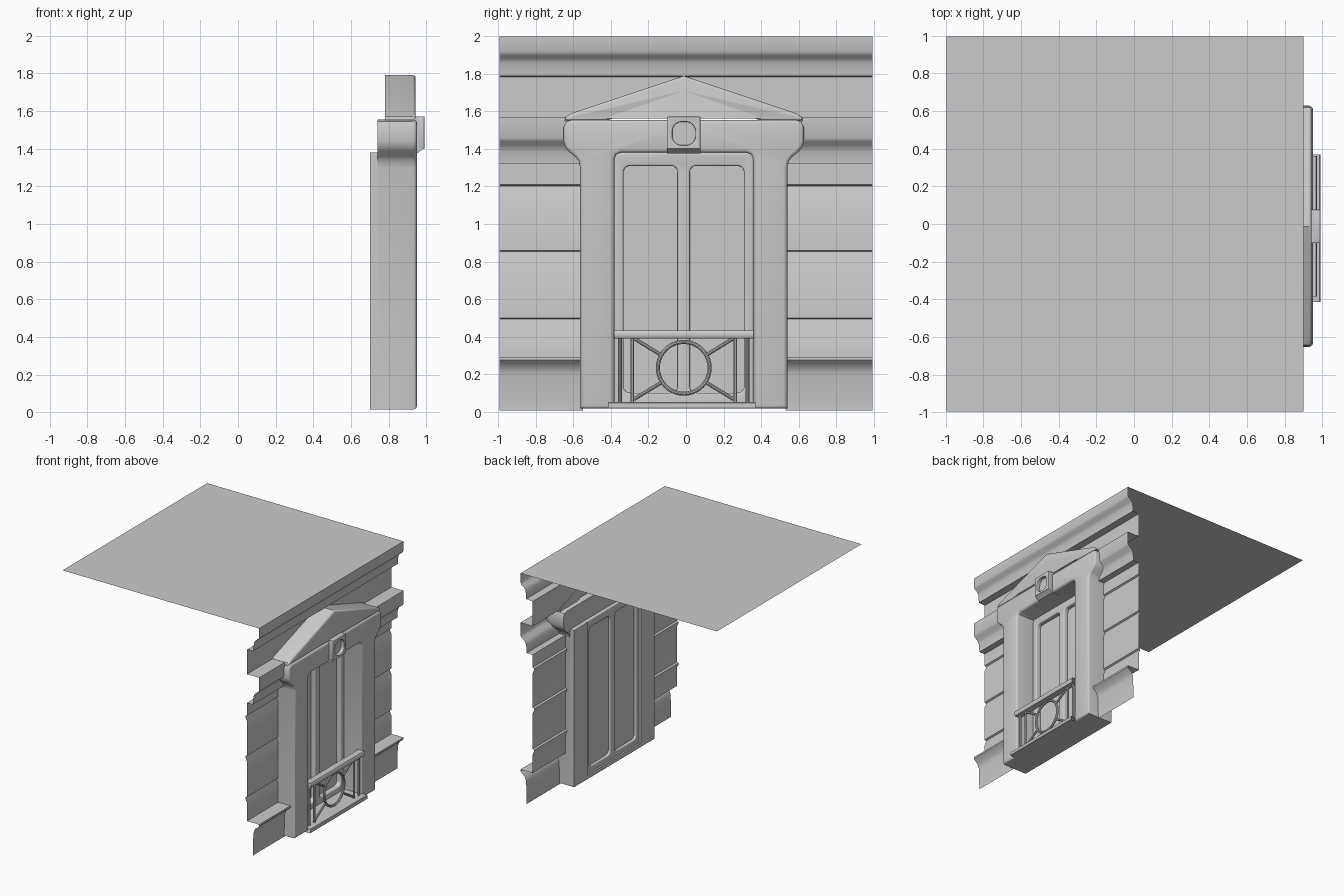
import bpy, bmesh, math
from mathutils import Vector, Matrix

if "Cube" in bpy.data.objects:
    bpy.data.objects.remove(bpy.data.objects["Cube"])

C = -0.012          # window centre line on y
E = 0.995           # half length of the facade module


def finish(bm, name):
    me = bpy.data.meshes.new(name)
    bm.to_mesh(me)
    bm.free()
    ob = bpy.data.objects.new(name, me)
    bpy.context.collection.objects.link(ob)
    return ob


def sheet(name, profile, spans, closed=False, caps=False):
    """Sweep an (x, z) profile along y over each span."""
    bm = bmesh.new()
    for y0, y1 in spans:
        a = [bm.verts.new((x, y0, z)) for x, z in profile]
        b = [bm.verts.new((x, y1, z)) for x, z in profile]
        n = len(a)
        for i in range(n if closed else n - 1):
            j = (i + 1) % n
            bm.faces.new((a[i], a[j], b[j], b[i]))
        if caps:
            bm.faces.new(a)
            bm.faces.new(b)
    if closed:
        bmesh.ops.recalc_face_normals(bm, faces=bm.faces)
    return finish(bm, name)


def slab(name, half, x0, x1, bevel=0.0):
    """Mirror a half outline (offset, z) about the window centre, extrude along x, round the front."""
    pts = list(half) + [(-u, z) for u, z in reversed(half) if u > 1e-6]
    bm = bmesh.new()
    f = bm.faces.new([bm.verts.new((x0, C + u, z)) for u, z in pts])
    r = bmesh.ops.extrude_face_region(bm, geom=[f], use_keep_orig=True)
    vs = [v for v in r['geom'] if isinstance(v, bmesh.types.BMVert)]
    bmesh.ops.translate(bm, verts=vs, vec=(x1 - x0, 0, 0))
    bmesh.ops.recalc_face_normals(bm, faces=bm.faces)
    if bevel:
        top = [e for e in bm.edges if all(v.co.x > x1 - 1e-5 for v in e.verts)]
        bmesh.ops.bevel(bm, geom=top, offset=bevel, segments=3, profile=0.5, affect='EDGES')
    return finish(bm, name)


def rounded(y0, y1, z0, z1, r, n=5):
    """Rounded rectangle outline in (y, z)."""
    out = []
    for k, (cy, cz) in enumerate([(y1 - r, z1 - r), (y0 + r, z1 - r), (y0 + r, z0 + r), (y1 - r, z0 + r)]):
        for i in range(n + 1):
            t = math.pi / 2 * (k + i / n)
            out.append((cy + r * math.cos(t), cz + r * math.sin(t)))
    return out


def plate(name, loops, x0, x1, bevel):
    """Filled plate with holes, made from a 2D curve facing +x."""
    cu = bpy.data.curves.new(name, 'CURVE')
    cu.dimensions, cu.fill_mode = '2D', 'BOTH'
    cu.extrude, cu.bevel_depth, cu.bevel_resolution = (x1 - x0) / 2 - bevel, bevel, 2
    cu.offset = -bevel
    for lp in loops:
        s = cu.splines.new('POLY')
        s.points.add(len(lp) - 1)
        for p, (y, z) in zip(s.points, lp):
            p.co = (y, z, 0, 1)
        s.use_cyclic_u = True
    tmp = bpy.data.objects.new("tmp", cu)
    bpy.context.collection.objects.link(tmp)
    dg = bpy.context.evaluated_depsgraph_get()
    me = bpy.data.meshes.new_from_object(tmp.evaluated_get(dg))
    bpy.data.objects.remove(tmp)
    me.transform(Matrix(((0, 0, 1, (x0 + x1) / 2), (1, 0, 0, 0), (0, 1, 0, 0), (0, 0, 0, 1))))
    bm = bmesh.new()
    bm.from_mesh(me)
    bmesh.ops.remove_doubles(bm, verts=bm.verts, dist=1e-5)
    bmesh.ops.recalc_face_normals(bm, faces=bm.faces)
    return finish(bm, name)


def bars(name, segs, x, r):
    """Round bars between (y, z) point pairs at depth x."""
    bm = bmesh.new()
    for (ya, za), (yb, zb) in segs:
        a, b = Vector((x, ya, za)), Vector((x, yb, zb))
        m = Matrix.Translation((a + b) / 2) @ (b - a).to_track_quat('Z', 'Y').to_matrix().to_4x4()
        bmesh.ops.create_cone(bm, cap_ends=True, segments=10, radius1=r, radius2=r,
                              depth=(b - a).length, matrix=m)
    return finish(bm, name)


# roof sheet, top cornice and wall strip above the window
W = 0.783
sheet("roof_and_cornice", [(-E, 2.0), (W, 2.0), (0.90, 2.0), (0.90, 1.92), (0.89, 1.90), (0.865, 1.885),
      (0.85, 1.86), (0.845, 1.79), (W, 1.785), (W, 1.57)], [(-E, E)])

# side wall panels: belt band, grooved siding and base skirt
low = [(W, 1.57), (0.90, 1.57), (0.90, 1.46), (0.89, 1.44), (0.86, 1.42), (0.845, 1.39), (0.84, 1.32), (W, 1.32)]
for z in (1.19, 0.84, 0.48):
    low += [(W, z + 0.02), (W - 0.015, z + 0.013), (W - 0.015, z + 0.003), (W, z - 0.03)]
low += [(W, 0.29), (0.90, 0.29), (0.90, 0.275), (0.885, 0.26), (0.86, 0.24), (0.845, 0.20), (0.84, 0.005)]
sheet("side_wall", low, [(-E, -0.55), (0.53, E)])

# window surround: pilasters with a flared lintel block, plus deeper jambs behind
surround = [(0, 1.555), (0.60, 1.555), (0.628, 1.545), (0.64, 1.52), (0.64, 1.44), (0.632, 1.41), (0.612, 1.385),
            (0.58, 1.36), (0.56, 1.335), (0.553, 1.30), (0.553, 0.015), (0.37, 0.015), (0.37, 1.345),
            (0.36, 1.37), (0.335, 1.38), (0, 1.38)]
# outline runs down one side and back along the mirrored one, so drop the doubled centre points
slab("window_surround", surround, 0.74, 0.95, 0.02)
sheet("rear_jamb", [(0.70, 0.015), (0.745, 0.015), (0.745, 1.38), (0.70, 1.38)],
      [(C - 0.553, C - 0.37), (C + 0.37, C + 0.553)], closed=True, caps=True)

# gable over the lintel
slab("gable", [(0, 1.79), (0.60, 1.59), (0.63, 1.572), (0.635, 1.552), (0.41, 1.552), (0, 1.695)],
     0.78, 0.943, 0.015)

# keystone with a rounded recess
sheet("keystone_body", [(0.88, 1.375), (0.95, 1.375), (0.985, 1.40), (0.96, 1.405), (0.96, 1.57), (0.88, 1.57)],
      [(-0.102, 0.077)], closed=True, caps=True)
plate("keystone_face", [rounded(-0.102, 0.077, 1.40, 1.572, 0.006, 2),
                        rounded(-0.073, 0.05, 1.42, 1.545, 0.05, 6)], 0.955, 0.99, 0.004)

# two-pane window sash and glass
plate("window_sash", [rounded(C - 0.372, C + 0.372, 0.02, 1.38, 0.01, 2),
                      rounded(C - 0.322, C - 0.032, 0.10, 1.31, 0.035),
                      rounded(C + 0.032, C + 0.322, 0.10, 1.31, 0.035)], 0.715, 0.775, 0.01)
sheet("window_glass", [(0.735, 1.35), (0.735, 0.05)], [(C - 0.36, C + 0.36)])

# balcony sill and handrail (open-ended profiles)
sheet("balcony_sill", [(0.70, 0.015), (0.985, 0.015), (0.99, 0.02), (0.99, 0.045), (0.985, 0.05), (0.70, 0.05)],
      [(-0.415, 0.37)], closed=True)
sheet("handrail", [(0.91, 0.39), (0.965, 0.39), (0.972, 0.40), (0.972, 0.42), (0.965, 0.432), (0.91, 0.432),
      (0.903, 0.42), (0.903, 0.40)], [(-0.385, 0.36)], closed=True)

# balusters and diagonal braces
zc, xr, R = 0.228, 0.935, 0.138
segs = []
for s in (-1, 1):
    for u in (0.34, 0.275):
        segs.append(((C + s * u, 0.045), (C + s * u, 0.395)))
    for t in (-1, 1):
        d = Vector((s * 0.265, t * 0.162))
        p = d.normalized() * R
        segs.append(((C + p.x, zc + p.y), (C + d.x, zc + d.y)))
bars("balusters", segs, xr, 0.010)

# ring in the middle of the railing
bpy.ops.mesh.primitive_torus_add(major_segments=40, minor_segments=10, major_radius=R, minor_radius=0.011,
                                 location=(xr, C, zc + 0.005), rotation=(0, math.pi / 2, 0))
bpy.context.object.name = "railing_ring"

# smooth shading with sharp edges kept
for ob in bpy.context.collection.objects:
    ob.select_set(True)
bpy.context.view_layer.objects.active = bpy.data.objects["railing_ring"]
bpy.ops.object.shade_smooth_by_angle(angle=math.radians(35))
